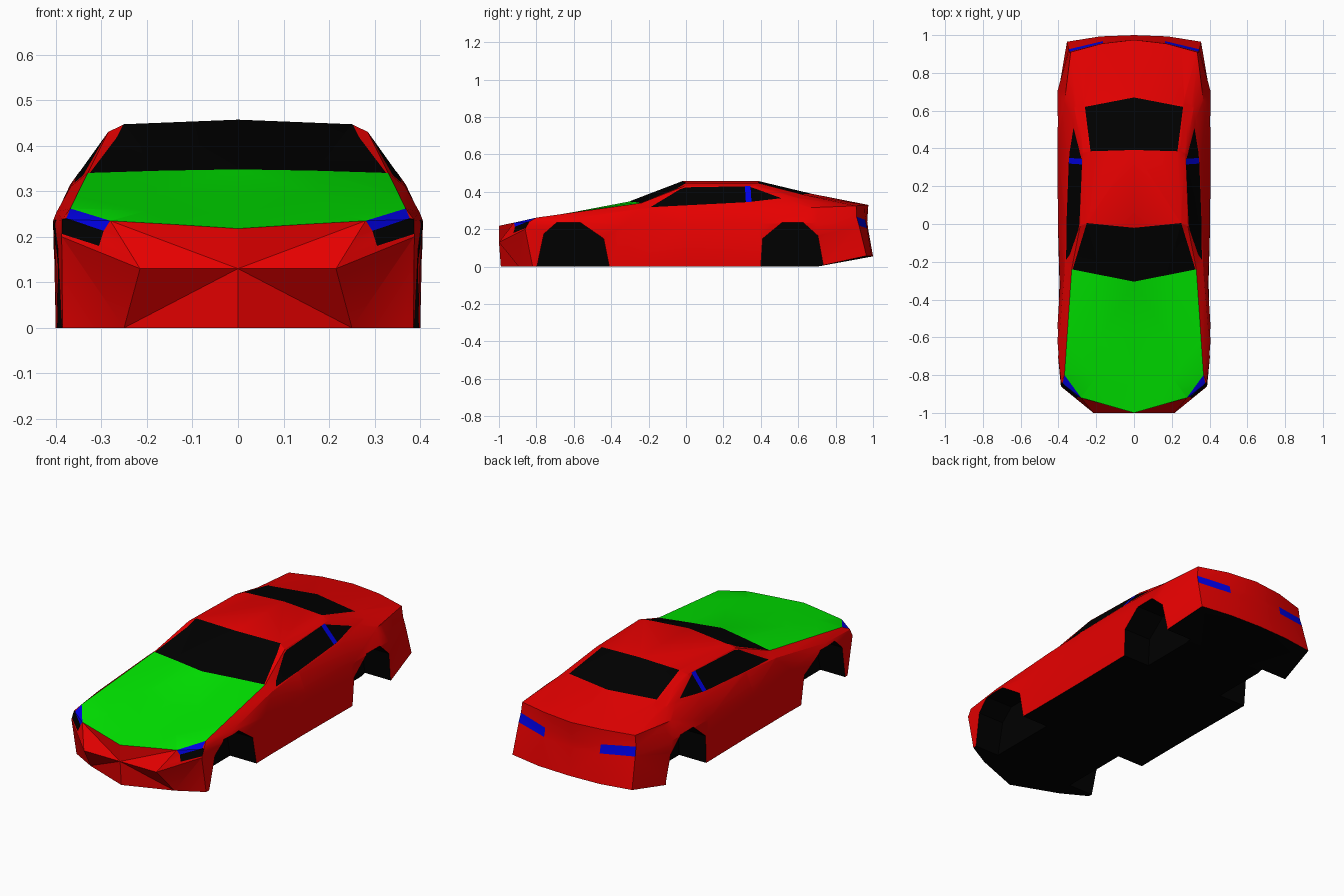
import bpy, bmesh, math
from mathutils import Vector

if "Cube" in bpy.data.objects:
    bpy.data.objects.remove(bpy.data.objects["Cube"])

# Colours
COLOURS = [("red paint", (0.8, 0, 0)), ("black", (0, 0, 0)),
           ("green paint", (0, 0.8, 0)), ("blue lamp", (0, 0, 0.8))]
RED, BLACK, GREEN, BLUE = range(4)
mats = []
for name, rgb in COLOURS:
    m = bpy.data.materials.new(name)
    m.diffuse_color = (*rgb, 1)
    m.use_nodes = True
    m.node_tree.nodes["Principled BSDF"].inputs["Base Color"].default_value = m.diffuse_color
    mats.append(m)


def make_object(name, bm):
    me = bpy.data.meshes.new(name)
    bm.to_mesh(me)
    bm.free()
    for m in mats:
        me.materials.append(m)
    ob = bpy.data.objects.new(name, me)
    bpy.context.collection.objects.link(ob)
    return ob


# Lengthwise rails of the right half, nose to tail
bottom = [(.25, -.895, 0), (.385, -.82, 0), (.40, -.6, 0), (.395, -.3, 0),
          (.395, 0, 0), (.40, .39, 0), (.40, .70, 0), (.355, .965, .058)]
waist = [(.215, -1, .13), (.387, -.86, .2), (.41, -.62, .225), (.392, -.33, .22),
         (.403, 0, .22), (.405, .39, .23), (.406, .70, .235), (.346, .925, .22)]
belt = [(.2475, -.96, .1825), (.386, -.84, .238), (.398, -.62, .255), (.367, -.24, .31),
        (.36, 0, .325), (.35, .39, .34), (.368, .65, .315), (.342, .912, .267)]
edge = [(.28, -.92, .235), (.368, -.80, .262), (.3545, -.6, .29), (.33, -.24, .34),
        (.285, -.01, .43), (.272, .37, .432), (.318, .62, .36), (.335, .91, .325)]
inner = [(.14, -.96, .227), (.2, -.81, .257), (.18, -.6, .292), (.17, -.2715, .345),
         (.25, 0, .447), (.235, .385, .447), (.26, .635, .383), (.17, .955, .33)]
centre = [(0, -1, .218), (0, -.82, .25), (0, -.6, .292), (0, -.305, .348),
          (0, -.02, .457), (0, .39, .457), (0, .67, .39), (0, .975, .33)]
keel = [(0, y, z) for x, y, z in bottom]
keel[0], keel[-1] = (0, -.99, 0), (0, 1, .055)

# Skin between the rails
bm = bmesh.new()
rails = [[bm.verts.new(p) for p in r] for r in (keel, bottom, waist, belt, edge, inner, centre)]
for r, (lo, hi) in enumerate(zip(rails, rails[1:])):
    for j in range(len(lo) - 1):
        f = bm.faces.new((lo[j], lo[j + 1], hi[j + 1], hi[j]))
        f.material_index = BLACK if r == 0 else RED

# Nose panels
nose = [r[0] for r in rails]
mid = bm.verts.new((0, -1, .13))
for a, b in zip(nose, nose[1:]):
    bm.faces.new((mid, a, b))

# Tail panels with the rear lamps as the outer part of the middle band
tail = [r[-1] for r in rails]
col_out = tail[1:5]
col_mid = [bm.verts.new(p) for p in ((.18, .993, .055), (.165, .968, .205), (.165, .958, .25))] + [tail[5]]
col_in = [tail[0]] + [bm.verts.new(p) for p in ((0, .975, .195), (0, .969, .243))] + [tail[6]]
for a, b in ((col_out, col_mid), (col_mid, col_in)):
    for k in range(3):
        f = bm.faces.new((a[k], b[k], b[k + 1], a[k + 1]))
        f.material_index = BLUE if k == 1 and a is col_out else RED
bm.faces.new((tail[0], col_mid[0], tail[1])).material_index = BLACK
bmesh.ops.triangulate(bm, faces=bm.faces[:])
bm.normal_update()


def stencil(axes, poly, mat, keep):
    """Cut a convex outline, projected along one axis, into the skin and colour it."""
    a, b = axes
    mid_a = sum(p[0] for p in poly) / len(poly)
    mid_b = sum(p[1] for p in poly) / len(poly)
    planes = []

    def inside():
        return [f for f in bm.faces if keep(f, f.calc_center_median()) and
                all((f.calc_center_median() - co).dot(no) > 1e-5 for co, no in planes)]

    for p, q in zip(poly, poly[1:] + poly[:1]):
        co, no, c = Vector(), Vector(), Vector()
        co[a], co[b] = p
        c[a], c[b] = mid_a, mid_b
        no[a], no[b] = q[1] - p[1], p[0] - q[0]
        no.normalize()
        if (c - co).dot(no) < 0:
            no.negate()
        faces = inside()
        geom = set(faces)
        for f in faces:
            geom.update(f.edges)
            geom.update(f.verts)
        bmesh.ops.bisect_plane(bm, geom=list(geom), dist=1e-5, plane_co=co, plane_no=no)
        bm.normal_update()
        planes.append((co, no))
    for f in inside():
        f.material_index = mat


def upward(f, c):
    return f.normal.z > .75 and c.z > .2


def sideways(f, c):
    return f.normal.x > .3 and c.z > .3


def lamp_zone(f, c):
    return c.y < -.8 and c.x > .2 and f.material_index != GREEN


# Bonnet, windscreen and rear window
stencil((0, 1), [(0, -1), (.28, -.92), (.368, -.80), (.33, -.24), (0, -.305)], GREEN, upward)
stencil((0, 1), [(0, -.305), (.325, -.241), (.25, .005), (0, -.02)], BLACK, upward)
stencil((0, 1), [(0, .392), (.23, .385), (.26, .62), (0, .67)], BLACK, upward)
# Side window and its blue pillar
stencil((1, 2), [(-.19, .318), (-.03, .415), (.0, .424), (.33, .43), (.39, .41),
                 (.51, .366), (.33, .345)], BLACK, sideways)
stencil((1, 2), [(.32, .345), (.35, .347), (.345, .43), (.315, .43)], BLUE, sideways)
# Headlamps: blue upper strip and black lower strip
stencil((0, 2), [(.28, .236), (.366, .266), (.377, .241), (.295, .213)], BLUE, lamp_zone)
stencil((0, 2), [(.295, .213), (.377, .241), (.389, .238), (.386, .206), (.305, .18)], BLACK, lamp_zone)

body = make_object("car_body", bm)
mirror = body.modifiers.new("mirror", 'MIRROR')
mirror.use_clip = True

# Wheel arch cutters
arches = [[(-.797, -.1), (-.797, 0), (-.76, .175), (-.69, .237), (-.567, .237), (-.44, .15), (-.41, 0), (-.41, -.1)],
          [(.40, -.1), (.40, 0), (.41, .15), (.515, .237), (.625, .237), (.705, .165), (.735, 0), (.735, -.1)]]
bm = bmesh.new()
for side in (1, -1):
    for arch in arches:
        f = bm.faces.new([bm.verts.new((side * .24, y, z)) for y, z in arch])
        ext = bmesh.ops.extrude_face_region(bm, geom=[f])
        bmesh.ops.translate(bm, vec=(side * .4, 0, 0),
                            verts=[v for v in ext["geom"] if isinstance(v, bmesh.types.BMVert)])
for f in bm.faces:
    f.material_index = BLACK
bmesh.ops.recalc_face_normals(bm, faces=bm.faces[:])
cutter = make_object("wheel_arch_cutter", bm)
cutter.hide_render = True

cut = body.modifiers.new("wheel_arches", 'BOOLEAN')
cut.operation = 'DIFFERENCE'
cut.solver = 'EXACT'
cut.object = cutter

# Apply and shade
bpy.context.view_layer.objects.active = body
body.select_set(True)
for name in ("mirror", "wheel_arches"):
    bpy.ops.object.modifier_apply(modifier=name)
bpy.data.objects.remove(cutter)
bpy.ops.object.shade_smooth_by_angle(angle=math.radians(25))
